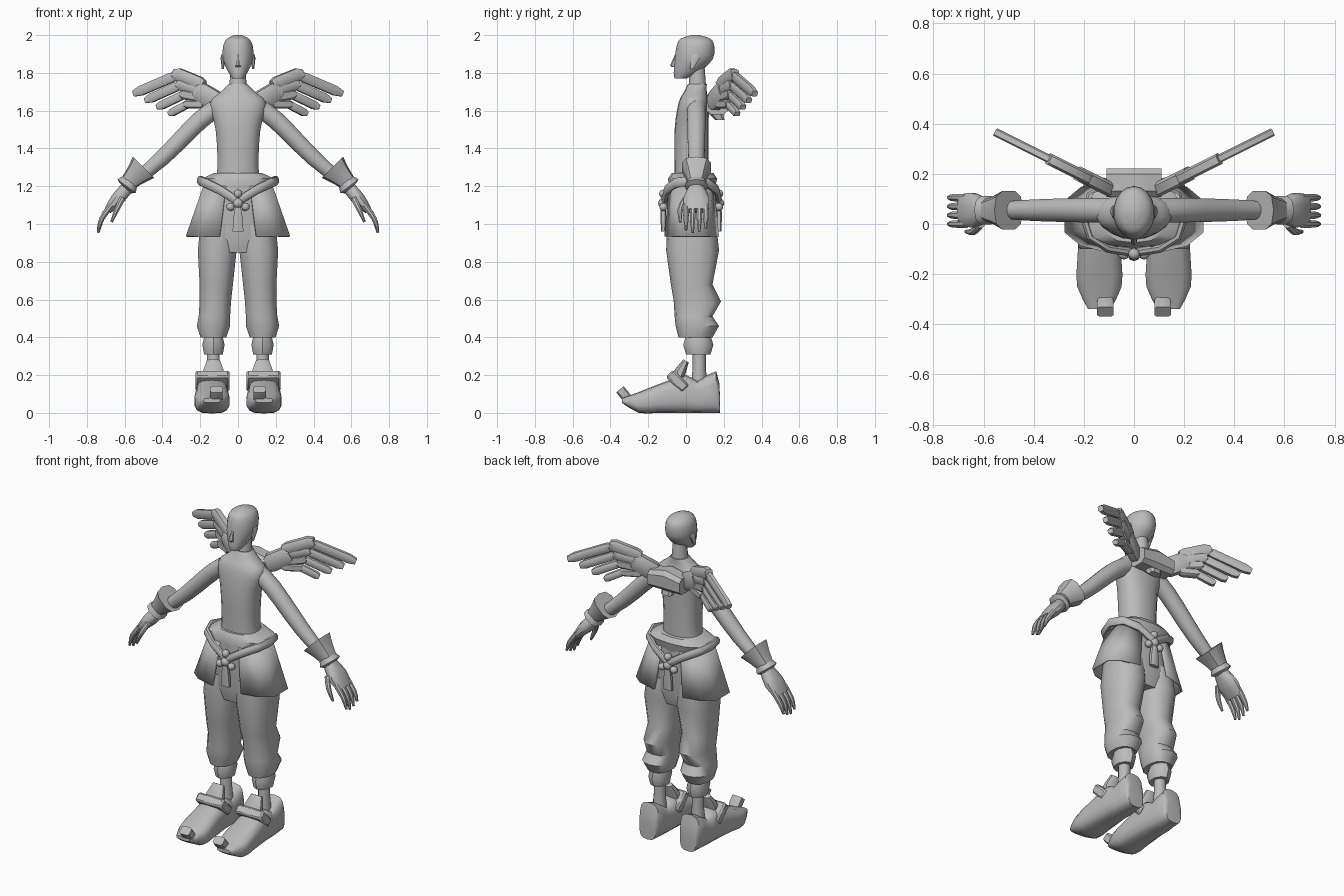
import bpy, bmesh, math
from mathutils import Vector, Matrix

if "Cube" in bpy.data.objects:
    bpy.data.objects.remove(bpy.data.objects["Cube"])

clay = bpy.data.materials.new("clay_grey")
clay.use_nodes = True
grey = (0.5, 0.5, 0.5, 1)
clay.diffuse_color = grey
clay.node_tree.nodes["Principled BSDF"].inputs["Base Color"].default_value = grey

X, Y, Z = Vector((1, 0, 0)), Vector((0, 1, 0)), Vector((0, 0, 1))


def finish(name, bm, pair=False):
    """Turn a bmesh into one object, or into a left and a right one."""
    made = []
    for side in (("left_", "right_") if pair else ("",)):
        half = bm.copy()
        if side == "right_":
            bmesh.ops.scale(half, vec=(-1, 1, 1), verts=half.verts)
        bmesh.ops.recalc_face_normals(half, faces=half.faces)
        mesh = bpy.data.meshes.new(side + name)
        half.to_mesh(mesh)
        half.free()
        mesh.materials.append(clay)
        ob = bpy.data.objects.new(side + name, mesh)
        bpy.context.collection.objects.link(ob)
        bpy.ops.object.select_all(action="DESELECT")
        ob.select_set(True)
        bpy.context.view_layer.objects.active = ob
        bpy.ops.object.shade_smooth_by_angle(angle=math.radians(40))
        made.append(ob)
    bm.free()
    return made


def ring(x=0.0, y=0.0, z=0.0, wide=0.1, deep=None):
    """One cross-section: its centre and its two radii."""
    return Vector((x, y, z, wide, deep or wide))


def smooth(rings, steps=3):
    """Add in-between cross-sections along a flowing curve."""
    ends = [rings[0]] + rings + [rings[-1]]
    out = []
    for before, start, end, after in zip(ends, ends[1:], ends[2:], ends[3:]):
        for k in range(steps):
            t = k / steps
            pull = (end - before) / 2
            push = (after - start) / 2
            gap = end - start
            out.append(start + pull * t + (gap * 3 - pull * 2 - push) * t ** 2 + (pull + push - gap * 2) * t ** 3)
    return out + [rings[-1]]


def power(value, p):
    return math.copysign(abs(value) ** p, value)


def loft(name, rings, u=X, v=None, sides=12, square=1.0, pair=False):
    """Skin the rings; v follows the path if it is not given."""
    bm = bmesh.new()
    centres = [Vector(r[:3]) for r in rings]
    loops = []
    for i, (centre, r) in enumerate(zip(centres, rings)):
        along = centres[min(i + 1, len(rings) - 1)] - centres[max(i - 1, 0)]
        across = v or along.cross(u).normalized()
        angles = [math.tau * (k + 0.5) / sides for k in range(sides)]
        loops.append([bm.verts.new(centre + u * r[3] * power(math.cos(t), square)
                                   + across * r[4] * power(math.sin(t), square)) for t in angles])
    for low, high in zip(loops, loops[1:]):
        for k in range(sides):
            bm.faces.new((low[k - 1], low[k], high[k], high[k - 1]))
    bm.faces.new(loops[0])
    bm.faces.new(loops[-1])
    return finish(name, bm, pair)


def stack(name, rings, **options):
    return loft(name, rings, X, Y, **options)


def ball(name, centre, radius, pair=False):
    bm = bmesh.new()
    bmesh.ops.create_icosphere(bm, subdivisions=2, radius=radius, matrix=Matrix.Translation(centre))
    finish(name, bm, pair)


# Head, nose, ears and neck
stack("head", smooth([ring(y=-.03, z=1.77, wide=.03), ring(z=1.8, wide=.05, deep=.065),
                      ring(y=.04, z=1.87, wide=.08, deep=.1), ring(y=.05, z=1.94, wide=.08, deep=.1),
                      ring(y=.05, z=1.98, wide=.06, deep=.08), ring(y=.05, z=2, wide=.02)]), sides=18)
stack("nose", [ring(y=-.06, z=1.83, wide=.014), ring(y=-.07, z=1.84, wide=.014),
               ring(y=-.05, z=1.9, wide=.007)], sides=6)
stack("ear", [ring(x=.08, y=.03, z=1.82, wide=.006, deep=.01), ring(x=.08, y=.05, z=1.88, wide=.014, deep=.025),
              ring(x=.08, y=.05, z=1.9, wide=.006, deep=.02)], sides=8, pair=True)
stack("neck", [ring(y=.06, z=1.7, wide=.05), ring(y=.06, z=1.83, wide=.04)])

# Torso
stack("torso", smooth([ring(y=.03, z=1.2, wide=.13, deep=.09), ring(y=.03, z=1.3, wide=.11, deep=.09),
                       ring(y=.03, z=1.5, wide=.12, deep=.09), ring(y=.04, z=1.64, wide=.15, deep=.08),
                       ring(y=.05, z=1.7, wide=.09, deep=.06), ring(y=.06, z=1.74, wide=.05)]),
      sides=18, square=.85)

# Arms, cuffs and hands
arm_y = .055
loft("arm", smooth([ring(.07, arm_y, 1.64, wide=.05), ring(.2, arm_y, 1.55, wide=.05),
                    ring(.4, arm_y, 1.35, wide=.044), ring(.58, arm_y, 1.2, wide=.03)]), Y, pair=True)
loft("arm_cuff", smooth([ring(.5, arm_y, 1.3, wide=.08), ring(.54, arm_y, 1.26, wide=.06),
                         ring(.58, arm_y, 1.22, wide=.045)]), Y, sides=10, square=.7, pair=True)
loft("wrist_ring", [ring(.57, arm_y, 1.23, wide=.045), ring(.59, arm_y, 1.2, wide=.06),
                    ring(.6, arm_y, 1.19, wide=.04)], Y, sides=10, square=.8, pair=True)
loft("palm", smooth([ring(.58, arm_y, 1.2, wide=.035), ring(.64, arm_y, 1.13, wide=.07, deep=.036),
                     ring(.69, arm_y, 1.07, wide=.06, deep=.02)]), Y, square=.8, pair=True)


def digit(name, knuckle, bend, tip):
    loft(name, smooth([ring(*knuckle, wide=.017), ring(*bend, wide=.015), ring(*tip, wide=.007)]),
         Y, sides=8, pair=True)


for i, finger in enumerate(("index_finger", "middle_finger", "ring_finger", "little_finger")):
    y = i * .035
    drop = abs(i - 1.2) * .015
    digit(finger, (.67, y, 1.1), (.72, y, 1.03), (.74, y, .95 + drop))
digit("thumb", (.61, 0, 1.14), (.64, -.03, 1.08), (.67, -.03, 1.01))

# Baggy trousers and waistband
stack("hips", [ring(y=.03, z=.85, wide=.14, deep=.11), ring(y=.03, z=.93, wide=.2, deep=.13),
               ring(y=.03, z=1.22, wide=.17, deep=.12)], sides=16, square=.8)
stack("trouser_leg", [ring(.13, .05, .4, wide=.07, deep=.09), ring(.13, .06, .46, wide=.09, deep=.115),
                      ring(.125, .04, .51, wide=.085, deep=.1), ring(.12, .06, .59, wide=.085, deep=.125),
                      ring(.115, .03, .68, wide=.09, deep=.11), ring(.11, .035, .86, wide=.105, deep=.14),
                      ring(.1, .03, 1, wide=.1, deep=.13)], sides=14, square=.85, pair=True)
stack("waistband", [ring(y=.03, z=1.18, wide=.17, deep=.12), ring(y=.035, z=1.24, wide=.195, deep=.13),
                    ring(y=.035, z=1.27, wide=.13, deep=.11)], sides=14, square=.8)

# Side skirt panels, open at front and back
bm = bmesh.new()
edges = []
for wide, deep, z in ((.19, .125, 1.2), (.285, .15, .935)):
    angles = [math.radians(a) for a in range(-70, 71, 28)]
    edges.append([bm.verts.new((wide * math.cos(t), .03 + deep * power(math.sin(t), .6), z)) for t in angles])
waist, hem = edges
for k in range(len(hem) - 1):
    bm.faces.new((waist[k], hem[k], hem[k + 1], waist[k + 1]))
for panel in finish("skirt_panel", bm, pair=True):
    solid = panel.modifiers.new("thickness", "SOLIDIFY")
    solid.thickness = .012

# Sash, dipping at front and back to a knot with a hanging tail
sash = []
for a in range(-90, 91, 30):
    t = math.radians(a)
    sash.append(ring(.2 * math.cos(t), .03 + .145 * power(math.sin(t), .8), 1.12 + .11 * math.cos(t) ** .8,
                     wide=.027, deep=.018))
loft("sash", sash, Z, sides=8, pair=True)
for place, y in (("front", -.12), ("back", .175)):
    ball(place + "_knot", (0, y, 1.11), .028)
    ball(place + "_knot_loop", (.04, y, 1.09), .022, pair=True)
    ball(place + "_knot_top", (0, y, 1.16), .023)
    stack(place + "_sash_tail", [ring(y=y, z=1.1, wide=.014), ring(y=y, z=1.03, wide=.026, deep=.016),
                                 ring(y=y, z=.96, wide=.03, deep=.012)], sides=8, square=.6)

# Lower legs
foot_x = .13
stack("leg_cuff", [ring(foot_x, .065, .31, wide=.052, deep=.065), ring(foot_x, .065, .36, wide=.062, deep=.08),
                   ring(foot_x, .065, .41, wide=.05, deep=.065)], sides=10, pair=True)
stack("ankle", [ring(foot_x, .07, .12, wide=.045), ring(foot_x, .07, .24, wide=.035),
                ring(foot_x, .07, .33, wide=.035)], sides=10, pair=True)

# Curl-toed shoes, each with a tongue and a strap
shoe = []
for y, height, half in ((.18, .09, .05), (.16, .22, .065), (.06, .17, .075), (0, .2, .08),
                        (-.15, .15, .09), (-.25, .11, .09), (-.34, .06, .045)):
    lift = max(0, -.25 - y) * .4
    shoe.append(ring(.138, y, height / 2 + lift, wide=half, deep=height / 2 - lift / 2))
loft("shoe", smooth(shoe, 2), X, Z, sides=14, square=.65, pair=True)
loft("toe_curl", [ring(.114, -.3, .07, wide=.03, deep=.02), ring(.114, -.325, .095, wide=.034, deep=.027),
                  ring(.114, -.35, .125, wide=.034, deep=.026)], X, sides=8, square=.4, pair=True)
loft("shoe_tongue", [ring(foot_x, -.06, .14, wide=.06, deep=.03), ring(foot_x, -.03, .22, wide=.056, deep=.03),
                     ring(foot_x, 0, .275, wide=.036, deep=.016)], X, sides=10, square=.7, pair=True)
bm = bmesh.new()
bmesh.ops.create_cube(bm, size=1)
bmesh.ops.scale(bm, vec=(.178, .055, .12), verts=bm.verts)
bmesh.ops.bevel(bm, geom=bm.edges[:], offset=.01, segments=1, affect="EDGES")
tilt = Matrix.Translation((.135, -.045, .168)) @ Matrix.Rotation(math.radians(45), 4, "X")
bmesh.ops.transform(bm, verts=bm.verts, matrix=tilt)
finish("shoe_strap", bm, pair=True)

# Wing harness on the back
loft("wing_harness", [ring(x, .165, 1.64 - abs(x) / 10, wide=.06, deep=.065 - abs(x) / 8)
                      for x in (-.11, -.07, 0, .07, .11)], Y, Z, sides=8, square=.6)
stack("harness_fin", [ring(y=.15, z=1.6, wide=.045), ring(y=.18, z=1.55, wide=.035, deep=.025)],
      sides=8, square=.6)

# Wings: rows of bars in a swept plane, each a covert with a drooping tip
sweep = Vector((-.44, .9, 0)).normalized()


def bar(name, start, end, width, depth):
    rings = []
    for t, part in ((0, .7), (.15, 1), (.85, 1), (1, .6)):
        x, z = start.lerp(end, t)
        rings.append(ring(x, .09 + x / 2, z, wide=depth, deep=width * part))
    loft(name, rings, sweep, sides=8, square=.5, pair=True)


bar("wing_root", Vector((.1, 1.64)), Vector((.22, 1.71)), .055, .03)
for i in range(4):
    root = Vector((.18, 1.735 - i * .034))
    bend = Vector((.34 - i * .02, 1.8 - i * .055))
    tip = Vector((.55 - i * .062, 1.69 - i * .036))
    bar(f"covert_{i + 1}", root, bend, .036 - i * .004, .024)
    bar(f"feather_{i + 1}", bend.lerp(root, .15), tip, .027 - i * .002, .017)
